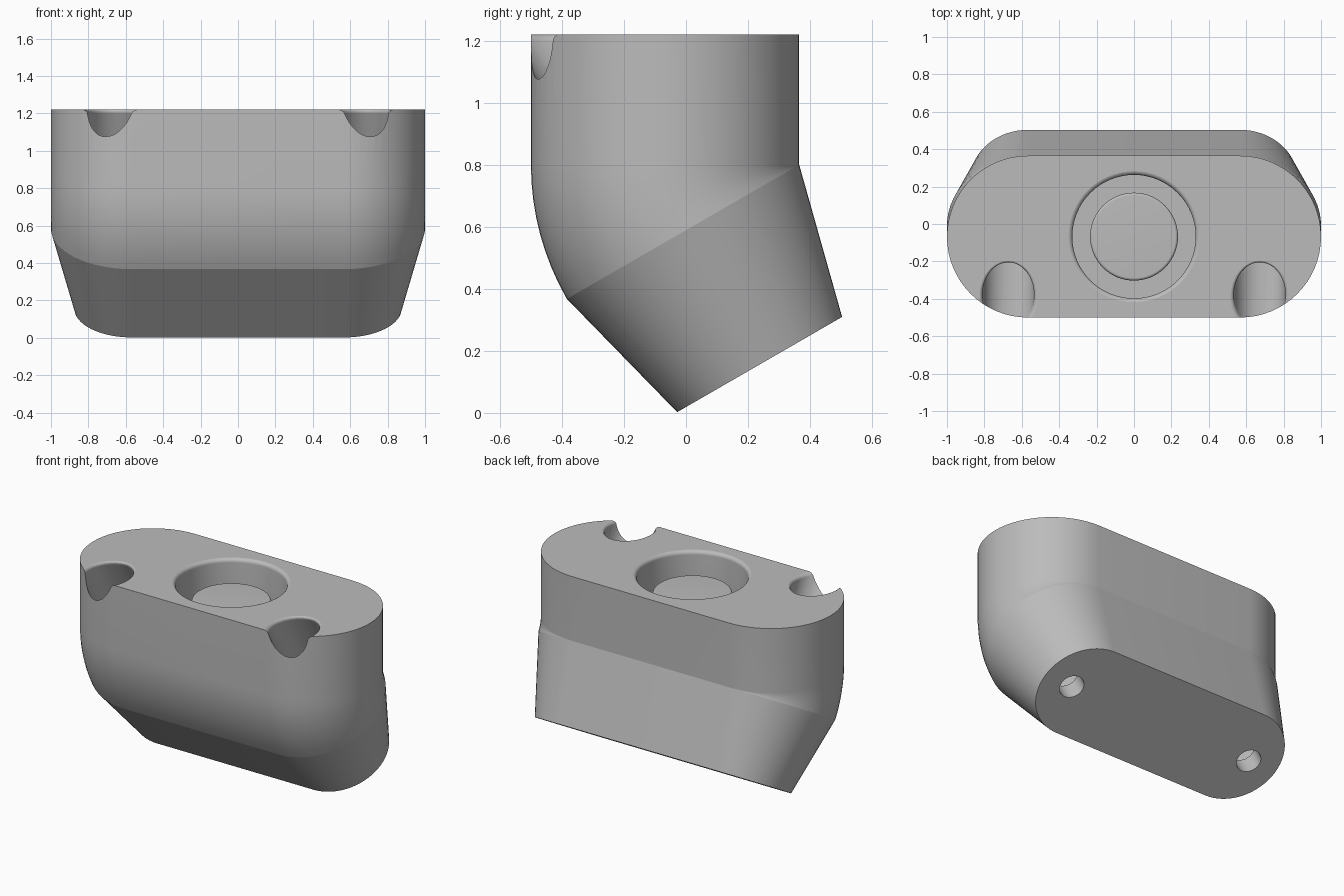
import bpy, bmesh
from math import sin, cos, pi, radians
from mathutils import Vector

old = bpy.data.objects.get("Cube")
if old:
    bpy.data.objects.remove(old, do_unlink=True)

TOP, BEND_Z, BACK = 1.22, 0.8, 0.365
R, HALF = 0.4325, 0.5675          # end radius and half length of the straight part
TILT = radians(30)
X = Vector((1, 0, 0))


def across(angle):
    return Vector((0, cos(angle), sin(angle)))


def stadium(centre, v, r, n=32):
    pts = []
    for side in (1, -1):
        for i in range(n + 1):
            a = -pi / 2 + pi * i / n
            pts.append(centre + X * side * (HALF + r * cos(a)) + v * side * r * sin(a))
    return pts


def ellipse(centre, v, rx, ry, n=64):
    return [centre + X * rx * cos(2 * pi * i / n) + v * ry * sin(2 * pi * i / n)
            for i in range(n)]


def loft(name, rings):
    bm = bmesh.new()
    loops = [[bm.verts.new(p) for p in ring] for ring in rings]
    for lo, hi in zip(loops, loops[1:]):
        for i in range(len(lo)):
            j = (i + 1) % len(lo)
            bm.faces.new((lo[i], lo[j], hi[j], hi[i]))
    bm.faces.new(loops[0])
    bm.faces.new(loops[-1])
    bmesh.ops.remove_doubles(bm, verts=bm.verts[:], dist=1e-5)
    bmesh.ops.recalc_face_normals(bm, faces=bm.faces[:])
    mesh = bpy.data.meshes.new(name)
    bm.to_mesh(mesh)
    bm.free()
    obj = bpy.data.objects.new(name, mesh)
    bpy.context.collection.objects.link(obj)
    return obj


def fillet(f, steps=9):
    # (horizontal, vertical) offsets from the sharp corner's flat side
    return [(f * sin(pi / 2 * i / steps), f * (1 - cos(pi / 2 * i / steps)))
            for i in range(steps + 1)]


# Body: upright block, bend about the back edge, then a tapering foot
pivot = Vector((0, BACK, BEND_Z))
sections = [stadium(Vector((0, BACK - R, TOP)), across(0), R)]
for i in range(9):
    v = across(TILT * i / 8)
    sections.append(stadium(pivot - v * R, v, R))
v = across(TILT)
down = Vector((0, sin(TILT), -cos(TILT)))
foot = pivot - v * R + down * 0.494
sections.append(stadium(foot, v, 0.307))
body = loft("angled_bracket_body", sections)

# Round socket with a central boss left standing
rim = TOP + 0.0005
profile = [(0.355, TOP + 0.05)]
profile += [(0.355 - h, rim - d) for h, d in fillet(0.025)]
profile += [(0.33, 0.87), (0.235, 0.87)]
profile += [(0.22 + h, 1.11 - d) for h, d in reversed(fillet(0.015))]
cutters = [loft("socket_cutter", [
    ellipse(Vector((0, BACK - R, z)), across(0), r, r) for r, z in profile])]

# Slanted screw channels: flared mouth, wide bore, seat and narrow hole
seat = foot - down * 0.12
mouth_y = -0.392
slope = (seat.y - mouth_y) / (TOP - seat.z)
for side, label in ((1, "left"), (-1, "right")):
    shift = X * side * 0.672

    def mouth(z, grow):
        c = Vector((0, mouth_y + (TOP - z) * slope, z)) + shift
        return ellipse(c, across(0), 0.138 + grow, 0.178 + grow)

    f = 0.022
    rings = [mouth(TOP + 0.05, f)]
    rings += [mouth(rim - d, f - h) for h, d in fillet(f)]
    rings += [ellipse(seat + shift, v, r, r) for r in (0.138, 0.075)]
    rings.append(ellipse(foot + down * 0.05 + shift, v, 0.075, 0.075))
    cutters.append(loft(label + "_channel_cutter", rings))

bpy.ops.object.select_all(action='DESELECT')
bpy.context.view_layer.objects.active = body
body.select_set(True)
for cutter in cutters:
    cutter.hide_render = True
    mod = body.modifiers.new(cutter.name, 'BOOLEAN')
    mod.operation = 'DIFFERENCE'
    mod.solver = 'EXACT'
    mod.object = cutter
    bpy.ops.object.modifier_apply(modifier=mod.name)
for cutter in cutters:
    bpy.data.objects.remove(cutter, do_unlink=True)

# Plain grey finish
grey = bpy.data.materials.new("grey")
grey.use_nodes = True
colour = (0.5, 0.5, 0.5, 1)
grey.diffuse_color = colour
grey.node_tree.nodes["Principled BSDF"].inputs["Base Color"].default_value = colour
body.data.materials.clear()
body.data.materials.append(grey)
bpy.ops.object.shade_smooth_by_angle(angle=radians(12))
